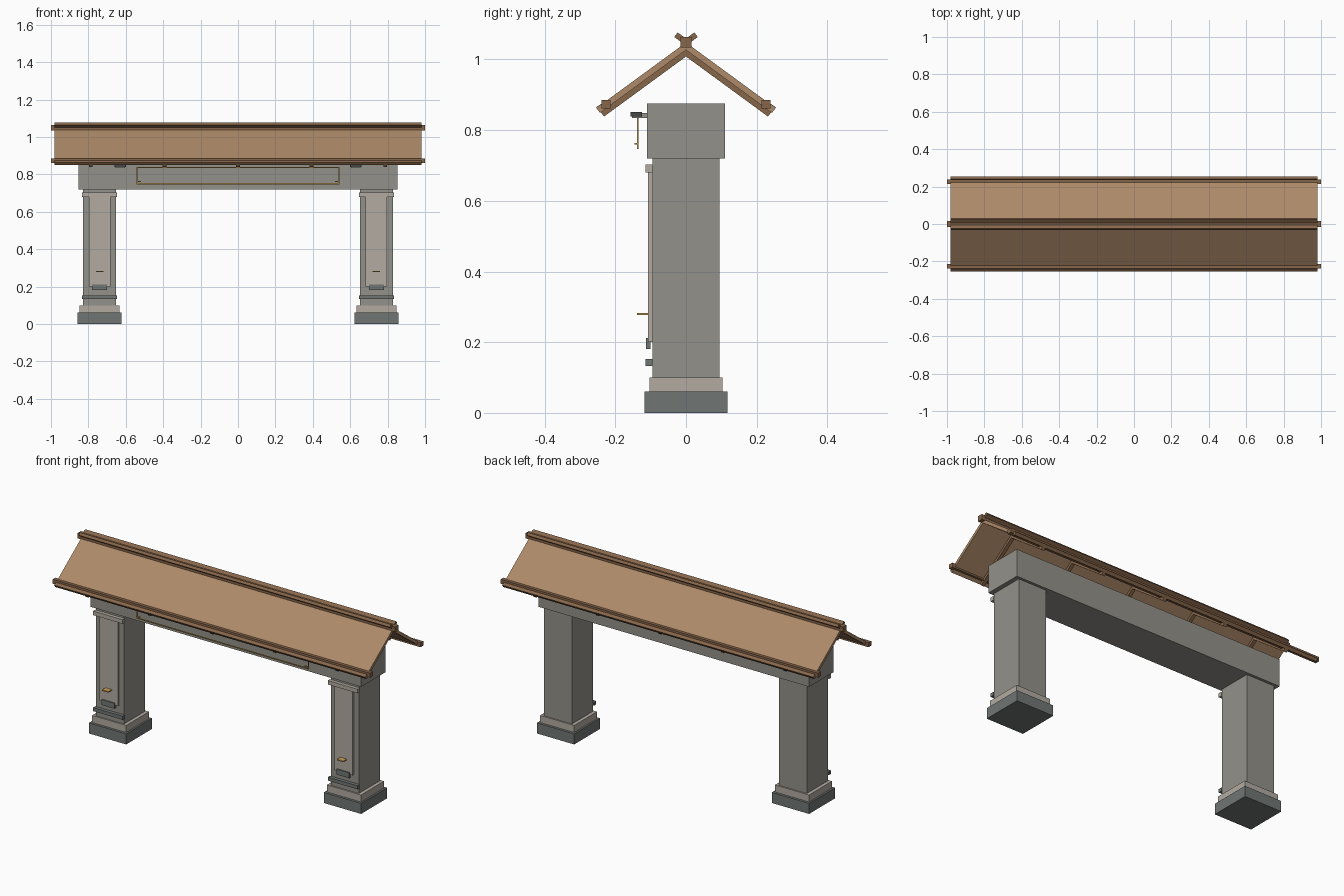
import bpy, math

if "Cube" in bpy.data.objects:
    bpy.data.objects.remove(bpy.data.objects["Cube"])

def mat(name, rgb):
    m = bpy.data.materials.new(name)
    lin = [((c + 0.055) / 1.055) ** 2.4 for c in rgb]
    m.diffuse_color = (*lin, 1)
    m.use_nodes = True
    m.node_tree.nodes["Principled BSDF"].inputs["Base Color"].default_value = m.diffuse_color
    return m

STONE = mat("stone", (0.58, 0.57, 0.54))
LIGHT = mat("light_stone", (0.70, 0.67, 0.63))
DARK = mat("dark_stone", (0.44, 0.46, 0.45))
ROOF = mat("roof_board", (0.68, 0.54, 0.41))
WOOD = mat("dark_wood", (0.53, 0.40, 0.29))
BRASS = mat("brass", (0.78, 0.62, 0.33))
IRON = mat("iron", (0.27, 0.28, 0.28))

def box(name, x, y, z, m):
    """Box from (min, max) ranges on each axis."""
    X, Y, Z = x, y, z
    v = [(a, b, c) for a in X for b in Y for c in Z]
    f = [(0, 1, 3, 2), (4, 6, 7, 5), (0, 4, 5, 1), (2, 3, 7, 6), (0, 2, 6, 4), (1, 5, 7, 3)]
    me = bpy.data.meshes.new(name)
    me.from_pydata(v, [], f)
    me.materials.append(m)
    ob = bpy.data.objects.new(name, me)
    bpy.context.collection.objects.link(ob)
    return ob

def cbox(name, cx, w, y, z, m):
    return box(name, (cx - w / 2, cx + w / 2), y, z, m)

def prism(name, x, pts, m):
    """Extrude a four point (y, z) profile along x."""
    n = len(pts)
    v = [(a, p[0], p[1]) for a in x for p in pts]
    f = [tuple(range(n))[::-1], tuple(range(n, 2 * n))]
    f += [(i, (i + 1) % n, n + (i + 1) % n, n + i) for i in range(n)]
    if sum(pts[i - 1][0] * pts[i][1] - pts[i][0] * pts[i - 1][1] for i in range(n)) < 0:
        f = [t[::-1] for t in f]
    me = bpy.data.meshes.new(name)
    me.from_pydata(v, [], f)
    me.materials.append(m)
    ob = bpy.data.objects.new(name, me)
    bpy.context.collection.objects.link(ob)
    return ob

# pillars with bases and front fittings
for side, cx in (("left", -0.74), ("right", 0.74)):
    cbox(side + "_base", cx, 0.235, (-0.117, 0.117), (0, 0.06), DARK)
    cbox(side + "_plinth", cx, 0.215, (-0.103, 0.103), (0.06, 0.10), LIGHT)
    cbox(side + "_pillar", cx, 0.175, (-0.095, 0.095), (0.10, 0.72), STONE)
    cbox(side + "_front_panel", cx, 0.115, (-0.107, -0.095), (0.20, 0.68), LIGHT)
    cbox(side + "_upper_band", cx, 0.187, (-0.115, -0.095), (0.68, 0.703), LIGHT)
    cbox(side + "_lower_band", cx, 0.187, (-0.115, -0.095), (0.133, 0.153), DARK)
    cbox(side + "_small_block", cx, 0.08, (-0.113, -0.100), (0.181, 0.212), DARK)
    cbox(side + "_brass_peg", cx, 0.04, (-0.138, -0.107), (0.277, 0.283), BRASS)

# lintel
box("lintel", (-0.853, 0.853), (-0.11, 0.11), (0.72, 0.875), STONE)

# hanging brass frame with brackets
W = 0.54
cbox("frame_top", 0, 2 * W, (-0.139, -0.135), (0.833, 0.838), BRASS)
cbox("frame_bottom", 0, 2 * W, (-0.139, -0.135), (0.747, 0.753), BRASS)
for side, s in (("left", -1), ("right", 1)):
    cbox(side + "_frame_side", s * W, 0.006, (-0.139, -0.135), (0.747, 0.838), BRASS)
    cbox(side + "_frame_hook", s * (W - 0.01), 0.022, (-0.146, -0.137), (0.760, 0.764), BRASS)
    cbox(side + "_bracket_plate", s * 0.63, 0.05, (-0.153, -0.11), (0.834, 0.848), STONE)
    cbox(side + "_bracket_cap", s * 0.63, 0.062, (-0.157, -0.125), (0.839, 0.852), IRON)

# roof slopes: d runs from ridge to eave, t is depth below the top surface
ANG = math.radians(36.2)
TOP = 1.048

def slope(s, d, t):
    return (s * (d * math.cos(ANG) - t * math.sin(ANG)),
            TOP - d * math.sin(ANG) - t * math.cos(ANG))

def strip(name, x, s, d, t, m):
    pts = [slope(s, d[0], t[0]), slope(s, d[1], t[0]), slope(s, d[1], t[1]), slope(s, d[0], t[1])]
    return prism(name, x, pts, m)

for side, s in (("front", -1), ("back", 1)):
    # pitched boards meet on the centre plane
    mitre = math.tan(ANG)
    prism(side + "_roof_board", (-0.98, 0.98),
          [slope(s, 0, 0), slope(s, 0.313, 0), slope(s, 0.313, 0.017), slope(s, 0.017 * mitre, 0.017)], ROOF)
    for i in range(5):
        x = -0.787 + i * 0.3935
        prism(side + "_rafter_%d" % (i + 1), (x - 0.01, x + 0.01),
              [slope(s, 0.017 * mitre, 0.017), slope(s, 0.311, 0.017),
               slope(s, 0.311, 0.032), slope(s, 0.032 * mitre, 0.032)], WOOD)
    # crossed ridge battens and eave pole
    strip(side + "_ridge_batten", (-0.98, 0.98), s, (-0.036, 0.012), (-0.009, 0.007), WOOD)
    box(side + "_eave_pole", (-1, 1), sorted((s * 0.214, s * 0.239)), (0.861, 0.886), WOOD)
    strip(side + "_eave_batten", (-0.98, 0.98), s, (0.296, 0.314), (-0.002, 0.016), WOOD)

# ridge pole
box("ridge_pole", (-1, 1), (-0.015, 0.015), (1.034, 1.064), WOOD)
